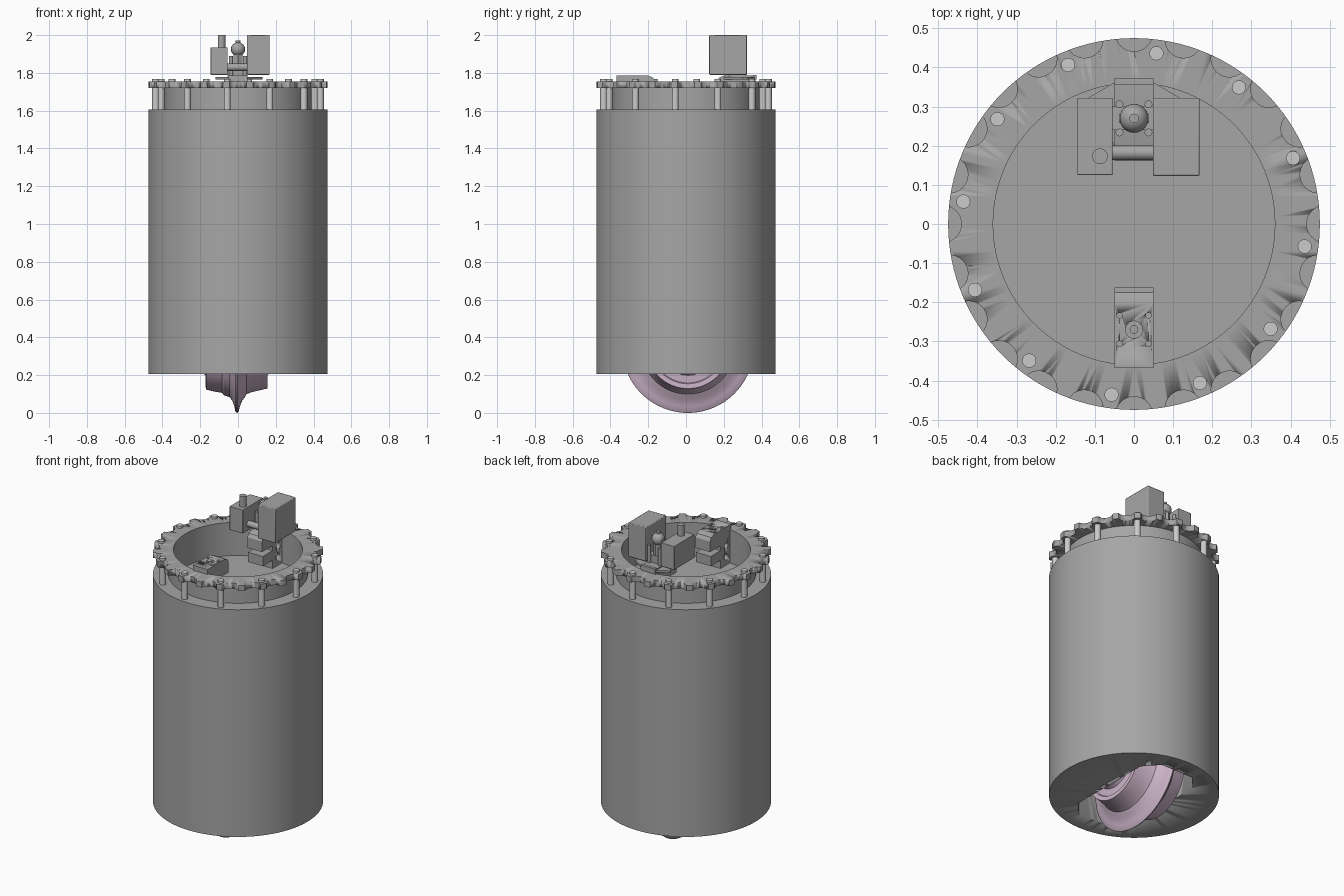
import bpy, bmesh, math
from mathutils import Matrix, Vector

cube = bpy.data.objects.get("Cube")
if cube:
    bpy.data.objects.remove(cube)


def material(name, rgb):
    m = bpy.data.materials.new(name)
    m.use_nodes = True
    m.diffuse_color = (*rgb, 1)
    m.node_tree.nodes["Principled BSDF"].inputs["Base Color"].default_value = (*rgb, 1)
    return m


GREY = material("machined grey", (0.38, 0.38, 0.38))
SILVER = material("bright steel", (0.6, 0.6, 0.6))
LILAC = material("lilac", (0.62, 0.47, 0.6))


def finish(name, bm, mat):
    bmesh.ops.recalc_face_normals(bm, faces=bm.faces)
    mesh = bpy.data.meshes.new(name)
    bm.to_mesh(mesh)
    bm.free()
    mesh.materials.append(mat)
    ob = bpy.data.objects.new(name, mesh)
    bpy.context.collection.objects.link(ob)
    bpy.ops.object.select_all(action="DESELECT")
    ob.select_set(True)
    bpy.context.view_layer.objects.active = ob
    bpy.ops.object.shade_smooth_by_angle(angle=math.radians(30))
    return ob


def lathe(name, profile, mat, closed=False, steps=128):
    """Spin (radius, height) points about z."""
    bm = bmesh.new()
    vs = [bm.verts.new((r, 0, z)) for r, z in profile]
    edges = [bm.edges.new(p) for p in zip(vs, vs[1:])]
    if closed:
        edges.append(bm.edges.new((vs[-1], vs[0])))
    bmesh.ops.spin(bm, geom=vs + edges, cent=(0, 0, 0), axis=(0, 0, 1),
                   angle=math.tau, steps=steps, use_duplicate=False)
    bmesh.ops.remove_doubles(bm, verts=bm.verts, dist=1e-5)
    return finish(name, bm, mat)


def prism(name, points, depth, mat):
    """Extrude a closed polygon of 3D points along a vector."""
    bm = bmesh.new()
    face = bm.faces.new([bm.verts.new(p) for p in points])
    new = bmesh.ops.extrude_face_region(bm, geom=[face], use_keep_orig=True)["geom"]
    bmesh.ops.translate(bm, vec=depth, verts=[v for v in new if isinstance(v, bmesh.types.BMVert)])
    return finish(name, bm, mat)


def box(name, x, y, z, mat=GREY, bevel=0.0):
    ob = prism(name, [(x[0], y[0], z[0]), (x[1], y[0], z[0]), (x[1], y[1], z[0]), (x[0], y[1], z[0])],
               (0, 0, z[1] - z[0]), mat)
    if bevel:
        mod = ob.modifiers.new("soft_edges", "BEVEL")
        mod.width, mod.segments = bevel, 2
    return ob


def rods(name, spots, r, z, mat=GREY, axis="Z", sides=24):
    """Equal cylinders in one mesh; z is the span along the axis."""
    bm = bmesh.new()
    turn = Matrix.Rotation(math.pi / 2, 4, "Y") if axis == "X" else Matrix()
    for a, b in spots:
        mid = sum(z) / 2
        at = Vector((mid, a, b)) if axis == "X" else Vector((a, b, mid))
        bmesh.ops.create_cone(bm, cap_ends=True, segments=sides, radius1=r, radius2=r,
                              depth=z[1] - z[0], matrix=Matrix.Translation(at) @ turn)
    return finish(name, bm, mat)


def cut(ob, cutter):
    mod = ob.modifiers.new("cut", "BOOLEAN")
    mod.operation, mod.solver, mod.object = "DIFFERENCE", "EXACT", cutter
    bpy.ops.object.select_all(action="DESELECT")
    ob.select_set(True)
    bpy.context.view_layer.objects.active = ob
    bpy.ops.object.modifier_apply(modifier="cut")
    bpy.data.objects.remove(cutter)


def ring(radius, count, start):
    step = math.tau / count
    return [(radius * math.cos(start + i * step), radius * math.sin(start + i * step)) for i in range(count)]


# Drum with neck, upper recess and a wheel pocket underneath
drum = lathe("drum", [(0, 0.205), (0.475, 0.205), (0.475, 1.605), (0.39, 1.605), (0.39, 1.72),
                      (0.36, 1.72), (0.36, 1.55), (0, 1.55)], GREY)
pocket = [(-0.2, -0.27), (-0.12, -0.36), (0.1, -0.36), (0.18, -0.27),
          (0.18, 0.27), (0.1, 0.36), (-0.12, 0.36), (-0.2, 0.27)]
cut(drum, prism("pocket_cutter", [(x, y, 0.1) for x, y in pocket], (0, 0, 0.65), GREY))

# Scalloped flange and its screws
flange = lathe("flange", [(0.36, 1.72), (0.475, 1.72), (0.475, 1.755), (0.36, 1.755)], GREY, closed=True)
cut(flange, rods("scallop_cutter", ring(0.488, 24, 0), 0.047, (1.7, 1.8), sides=32))
rods("flange_screws", ring(0.44, 12, math.radians(22.5)), 0.018, (1.6, 1.768), SILVER)

# Wheel with a flared central ridge, turned about the x axis
wheel = lathe("wheel", [(0, -0.19), (0.14, -0.19), (0.15, -0.17), (0.195, -0.165), (0.2, -0.172), (0.225, -0.17),
                        (0.235, -0.13), (0.243, -0.085), (0.255, -0.075), (0.265, -0.045), (0.285, -0.03),
                        (0.315, -0.019), (0.342, -0.014), (0.349, -0.005), (0.349, -0.003), (0.342, 0.003),
                        (0.315, 0.01), (0.285, 0.022), (0.265, 0.037), (0.25, 0.045), (0.24, 0.07),
                        (0.228, 0.12), (0.22, 0.155), (0.195, 0.155), (0.19, 0.145), (0.15, 0.15),
                        (0.14, 0.17), (0, 0.17)], LILAC, steps=96)
wheel.rotation_euler = (0, math.pi / 2, 0)
wheel.location = (0, 0.01, 0.349)

# Two clamp brackets facing each other across the recess
clamp = [(0.368, 1.55), (0.368, 1.785), (0.2, 1.785), (0.175, 1.775), (0.162, 1.755), (0.162, 1.69),
         (0.265, 1.69), (0.265, 1.66), (0.17, 1.66), (0.17, 1.6), (0.265, 1.6), (0.265, 1.55)]
bolt_spots = [(sx * 0.037, 0.27 + sy * 0.036) for sx in (-1, 1) for sy in (-1, 1)]
for name, side in (("back", 1), ("front", -1)):
    bracket = prism(name + "_clamp", [(-0.05, side * y, z) for y, z in clamp], (0.1, 0, 0), GREY)
    cut(bracket, rods("side_hole_cutter", [(side * 0.32, 1.6), (side * 0.32, 1.67)], 0.018,
                      (-0.1, 0.1), axis="X"))
    if side < 0:
        cut(bracket, rods("bolt_hole_cutter", [(x, -y) for x, y in bolt_spots], 0.007, (1.76, 1.8)))
        cut(bracket, rods("centre_hole_cutter", [(0, -0.27)], 0.022, (1.765, 1.8)))
        rods("front_centre_screw", [(0, -0.27)], 0.011, (1.75, 1.78), sides=16)

# Mounting plate under the actuator
prism("mounting_plate", [(x, y, 1.765) for x, y in
      ((-0.05, 0.2), (0.05, 0.2), (0.13, 0.3), (0.118, 0.322), (0.05, 0.362), (-0.05, 0.362), (-0.118, 0.322))],
      (0, 0, 0.013), GREY)
box("plate_lip", (-0.05, 0.05), (0.355, 0.373), (1.765, 1.79))

# Actuator housings and the mechanism between them
box("motor_housing", (0.048, 0.168), (0.123, 0.322), (1.79, 2.0), bevel=0.004)
box("valve_housing", (-0.145, -0.055), (0.125, 0.322), (1.79, 1.935), bevel=0.002)
rods("valve_pin", [(-0.087, 0.173)], 0.02, (1.93, 2.0))
rods("roller", [(0.182, 1.83)], 0.019, (-0.055, 0.05), axis="X")
box("carrier", (-0.055, 0.05), (0.24, 0.3), (1.78, 1.83))
rods("carrier_posts", bolt_spots, 0.01, (1.78, 1.89), sides=16)
rods("carrier_stem", [(0, 0.27)], 0.028, (1.82, 1.9), sides=6)
rods("cross_shaft", [(0.27, 1.925)], 0.012, (-0.037, 0.037), axis="X")
knob = bmesh.new()
bmesh.ops.create_uvsphere(knob, u_segments=24, v_segments=16, radius=0.037,
                          matrix=Matrix.Translation((0, 0.27, 1.925)))
finish("knob", knob, GREY)
rods("knob_tip", [(0, 0.27)], 0.012, (1.95, 1.972), sides=16)
